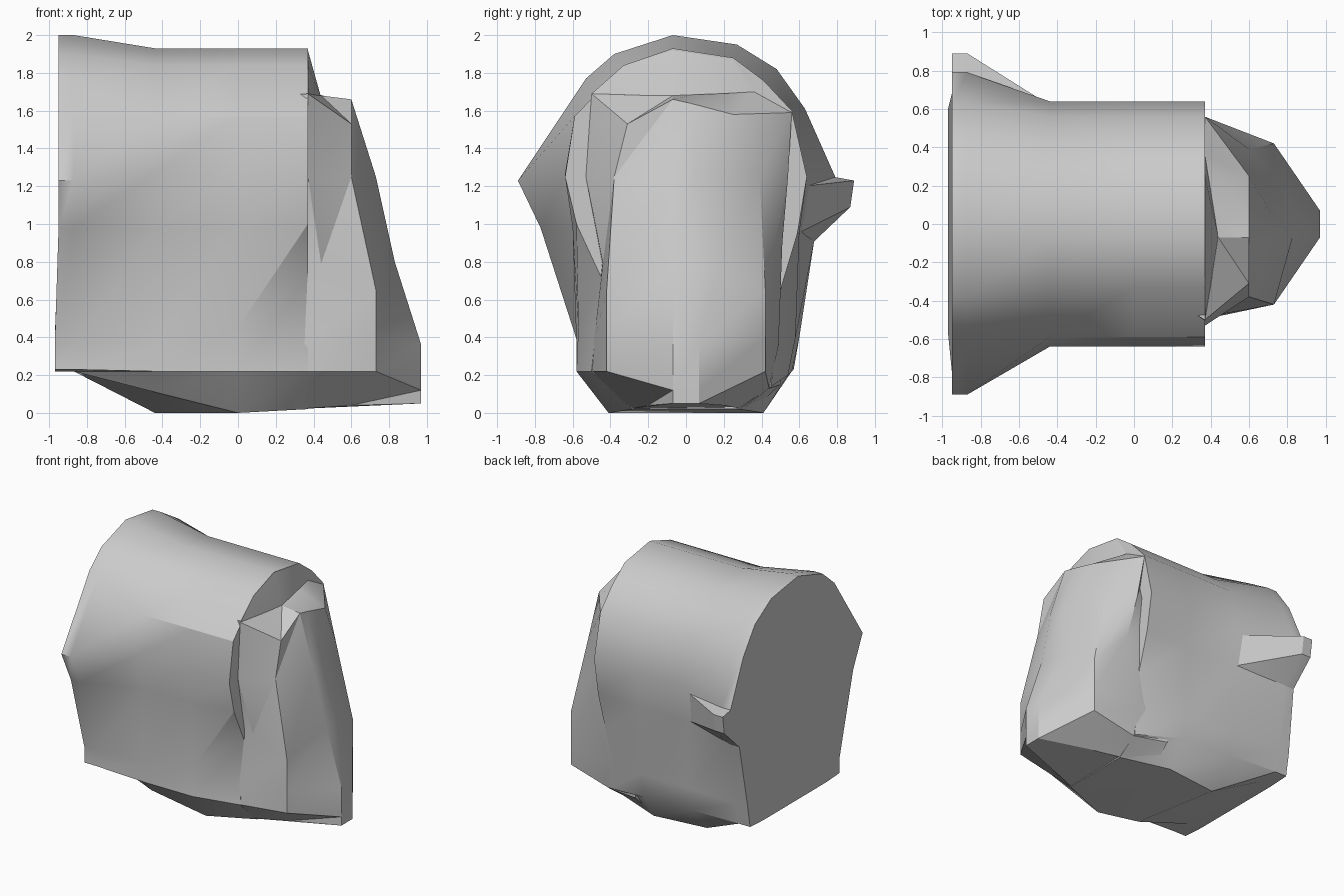
import bpy
import bmesh
import math

# Remove the default object
default_object = bpy.data.objects.get("Cube")
if default_object:
    bpy.data.objects.remove(default_object, do_unlink=True)


def make_material(name, colour):
    material = bpy.data.materials.new(name)
    material.use_nodes = True
    material.diffuse_color = colour
    shader = material.node_tree.nodes["Principled BSDF"]
    shader.inputs["Base Color"].default_value = colour
    shader.inputs["Roughness"].default_value = 0.8
    return material


stone_grey = make_material("stone grey", (0.6, 0.6, 0.6, 1))


def finish(name, bm, smooth_angle):
    """Turn the bmesh into a shaded, coloured object."""
    bmesh.ops.recalc_face_normals(bm, faces=bm.faces[:])
    mesh = bpy.data.meshes.new(name)
    bm.to_mesh(mesh)
    bm.free()
    mesh.materials.append(stone_grey)
    part = bpy.data.objects.new(name, mesh)
    bpy.context.collection.objects.link(part)
    bpy.ops.object.select_all(action="DESELECT")
    part.select_set(True)
    bpy.context.view_layer.objects.active = part
    bpy.ops.object.shade_smooth_by_angle(angle=math.radians(smooth_angle))
    return part


def loft(name, outlines, smooth_angle):
    """Skin matching rings of points with triangles, closing both ends."""
    bm = bmesh.new()
    rings = [[bm.verts.new(point) for point in outline] for outline in outlines]
    count = len(rings[0])
    for near, far in zip(rings, rings[1:]):
        for i in range(count):
            j = (i + 1) % count
            bm.faces.new((near[i], near[j], far[j]))
            bm.faces.new((near[i], far[j], far[i]))
    for end in (rings[0], rings[-1]):
        bm.faces.new(end)
    return finish(name, bm, smooth_angle)


def hull(name, points, smooth_angle):
    """Wrap a chiselled convex block around its corner points."""
    bm = bmesh.new()
    for point in points:
        bm.verts.new(point)
    bmesh.ops.convex_hull(bm, input=bm.verts[:])
    unused = [v for v in bm.verts if not v.link_faces]
    bmesh.ops.delete(bm, geom=unused, context="VERTS")
    return finish(name, bm, smooth_angle)


def station(x, profile, lean=0):
    """Stand a (y, z) profile at x, with its foot leaning outwards."""
    return [(x - (lean if z < 0.5 else 0), y, z) for y, z in profile]


def mirrored(half):
    """Complete a right-hand outline with its mirror image."""
    return half + [(x, -y, z) for x, y, z in reversed(half)]


# Body profiles (y, z), running from the bottom up the front and over the top
flared_end = [
    (-.4, .22), (-.57, .23), (-.57, .36), (-.77, .98), (-.89, 1.23),
    (-.53, 1.77), (-.38, 1.9), (-.07, 2), (.27, 1.95), (.48, 1.82),
    (.63, 1.61), (.79, 1.25), (.68, .92), (.6, .4), (.57, .23), (.4, .22),
]
waist = [
    (-.47, .11), (-.58, .22), (-.58, .36), (-.6, .98), (-.64, 1.27),
    (-.59, 1.57), (-.33, 1.84), (-.07, 1.93), (.25, 1.88), (.41, 1.76),
    (.56, 1.6), (.64, 1.25), (.6, .95), (.58, .4), (.56, .22), (.36, 0),
]
# The middle has the same outline on a wider flat foot
middle = [(-.41, 0), (-.58, .22), (-.57, .45)] + waist[3:14] + [(.54, .2), (.41, 0)]
# The front tucks in at the bottom to meet the head
front_end = (
    [(-.28, .02), (-.5, .22), (-.45, .72), (-.58, 1), (-.64, 1.25)]
    + waist[5:12]
    + [(.59, .95), (.5, .65), (.45, .14), (.28, .02)]
)

# Main body: a drum that flares out towards its flat end
loft("body", [
    station(-.95, flared_end, .02),
    station(-.87, flared_end),
    station(-.44, waist),
    station(0, middle),
    station(.37, front_end),
], 32)

# Head outlines: root, temple, cheek, nose, then back along the other side
keel = mirrored([(.1, -.36, .02), (.3, -.3, .02), (.6, -.2, .04), (.97, -.07, .05)])
chin = [
    (.1, -.5, .22), (.35, -.5, .22), (.73, -.42, .22), (.97, -.07, .12),
    (.97, .07, .12), (.73, .42, .22), (.37, .44, .13), (.1, .5, .15),
]
snout = mirrored([(.1, -.5, .36), (.35, -.49, .36), (.73, -.42, .4), (.97, -.07, .36)])
jaw = [
    (.2, -.45, .8), (.44, -.44, .79), (.73, -.42, .65), (.83, -.06, .8),
    (.8, .17, .77), (.73, .42, .65), (.49, .51, .9), (.2, .5, .8),
]
cheeks = [
    (.2, -.45, 1.25), (.37, -.53, 1.25), (.6, -.38, 1.25), (.73, -.08, 1.25),
    (.72, .05, 1.25), (.6, .39, 1.25), (.42, .54, 1.25), (.2, .5, 1.25),
]
forehead = [
    (.2, -.4, 1.68), (.37, -.5, 1.69), (.6, -.31, 1.53), (.6, -.07, 1.66),
    (.6, .02, 1.64), (.6, .25, 1.58), (.37, .56, 1.59), (.2, .4, 1.65),
]
crown = [
    (.2, -.4, 1.69), (.36, -.4, 1.69), (.42, -.2, 1.68), (.44, -.07, 1.68),
    (.43, .02, 1.68), (.41, .2, 1.69), (.37, .36, 1.7), (.2, .36, 1.71),
]

# Head: a chiselled block sloping from the crown to a blunt snout
loft("head", [keel, chin, snout, jaw, cheeks, forehead, crown], 24)

# Brow: the sloped step between the body rim and the crown of the head
hull("brow", [
    (.37, -.5, 1.69), (.37, -.33, 1.84), (.37, -.07, 1.92),
    (.37, .25, 1.87), (.37, .36, 1.7), (.44, -.07, 1.67),
], 20)

# Side lug: a tapered spur on the back of the flared end
lug_corners = [(-.44, .62, 1.2), (-.44, .59, .95)]
for x in (-.95, -.87):
    lug_corners += [(x, .78, 1.25), (x, .89, 1.23), (x, .87, 1.09), (x, .67, .9)]
hull("side_lug", lug_corners, 20)
